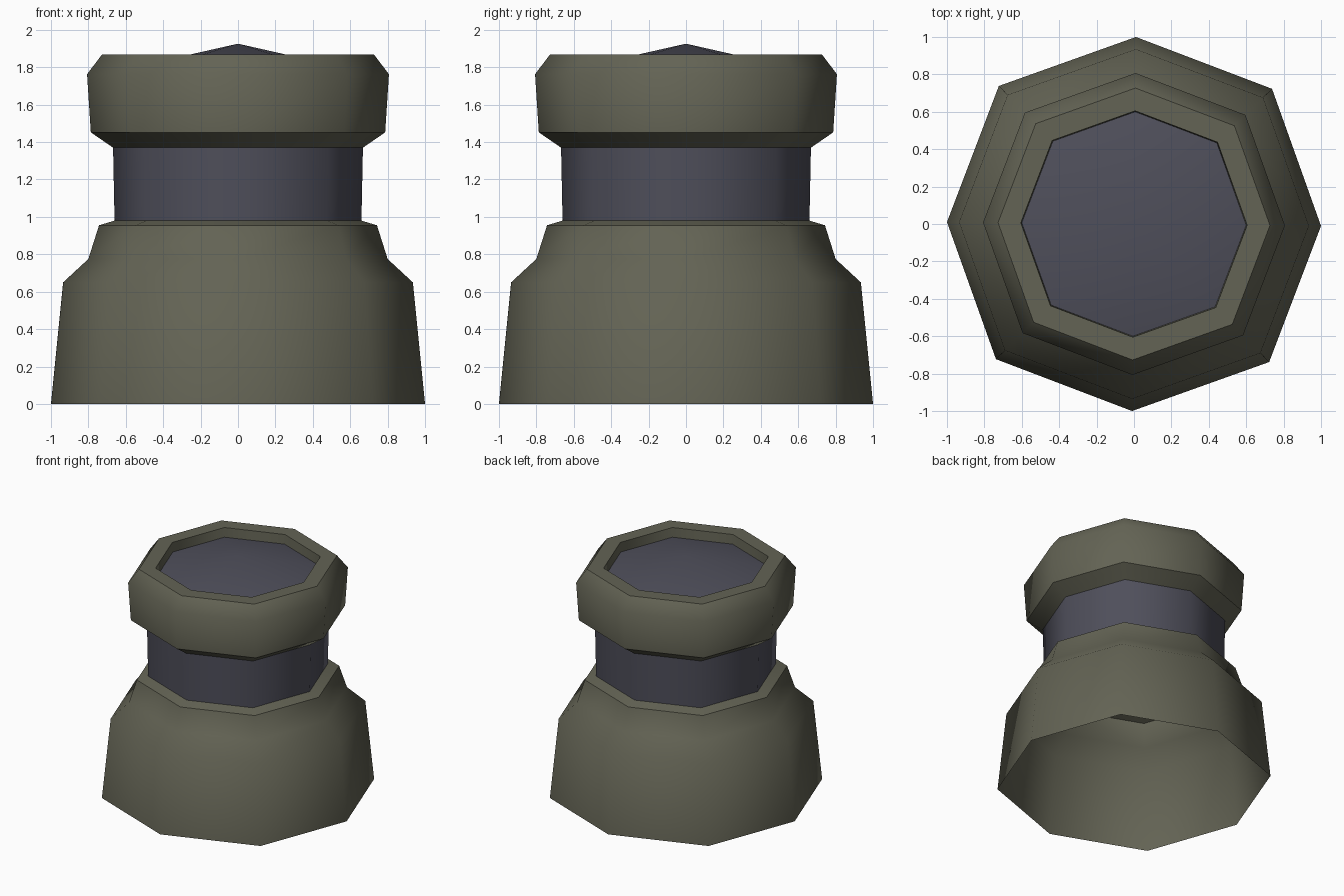
import bpy, bmesh, math

if "Cube" in bpy.data.objects:
    bpy.data.objects.remove(bpy.data.objects["Cube"])

SIDES = 8
TURN = math.radians(-0.6)


def material(name, col):
    m = bpy.data.materials.new(name)
    m.diffuse_color = (*col, 1)
    m.use_nodes = True
    m.node_tree.nodes["Principled BSDF"].inputs["Base Color"].default_value = m.diffuse_color
    return m


olive = material("olive_green", (0.125, 0.125, 0.089))
slate = material("slate_blue", (0.078, 0.078, 0.104))


def lathe(name, profile, mat, sharp=()):
    """Revolve (radius, z) points into eight sides; sharp lists crease ring indices."""
    bm = bmesh.new()
    rings = []
    for r, z in profile:
        if r == 0:
            rings.append([bm.verts.new((0, 0, z))] * SIDES)
            continue
        ring = []
        for i in range(SIDES):
            a = TURN + math.tau * i / SIDES
            rr = r * (1.033 if i % 2 else 1.0)   # diagonal corners sit slightly further out
            ring.append(bm.verts.new((rr * math.cos(a), rr * math.sin(a), z)))
        rings.append(ring)
    for lo, hi in zip(rings, rings[1:]):
        for i in range(SIDES):
            j = (i + 1) % SIDES
            corners = list(dict.fromkeys((lo[i], lo[j], hi[j], hi[i])))
            bm.faces.new(corners).smooth = True
    # creased rings
    for k in sharp:
        members = set(rings[k])
        for e in bm.edges:
            if e.verts[0] in members and e.verts[1] in members:
                e.smooth = False
    me = bpy.data.meshes.new(name)
    bm.to_mesh(me)
    bm.free()
    me.materials.append(mat)
    ob = bpy.data.objects.new(name, me)
    bpy.context.collection.objects.link(ob)
    return ob


# hollow, open-bottomed base shell with shoulder
lathe("base_shell", [(1.0, 0), (0.935, 0.65), (0.80, 0.775), (0.743, 0.955), (0.66, 0.98)],
      olive, sharp=(3,))

# recessed neck band
lathe("neck_band", [(0.66, 0.98), (0.668, 1.372)], slate)

# head collar with chamfers, flat rim and inner lip
lathe("head_collar", [(0.668, 1.37), (0.787, 1.452), (0.807, 1.763), (0.727, 1.868),
                      (0.605, 1.868), (0.60, 1.79)], olive, sharp=(1, 3, 4))

# shallow pointed top plate sunk in the rim
lathe("top_plate", [(0.602, 1.79), (0, 1.926)], slate)
